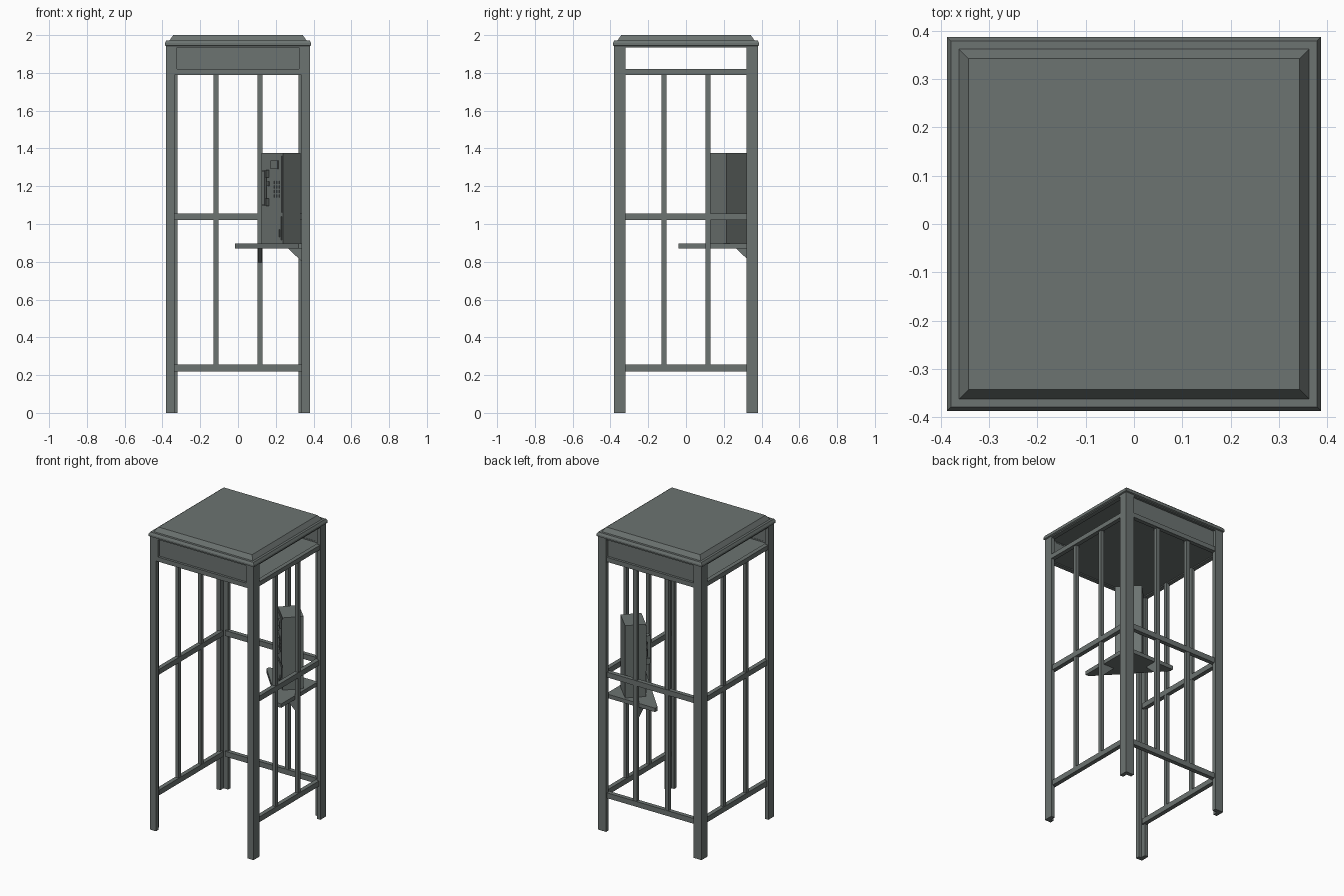
import bpy
import math
from mathutils import Matrix, Vector

if "Cube" in bpy.data.objects:
    bpy.data.objects.remove(bpy.data.objects["Cube"], do_unlink=True)

metal = bpy.data.materials.new("grey_green_metal")
COLOUR = (0.15, 0.172, 0.165, 1)
metal.diffuse_color = COLOUR
metal.use_nodes = True
metal.node_tree.nodes["Principled BSDF"].inputs["Base Color"].default_value = COLOUR

HALF = 0.38
INNER = 0.32
EAVE = 1.95


def finish(name, verts, faces):
    mesh = bpy.data.meshes.new(name)
    mesh.from_pydata(verts, [], faces)
    mesh.materials.append(metal)
    obj = bpy.data.objects.new(name, mesh)
    bpy.context.collection.objects.link(obj)
    return obj


def prism(name, outline, z0, z1, matrix=None):
    """Extrude a counter-clockwise outline from z0 to z1."""
    n = len(outline)
    verts = [Vector((x, y, z)) for z in (z0, z1) for x, y in outline]
    if matrix:
        verts = [matrix @ v for v in verts]
    faces = [tuple(reversed(range(n))), tuple(range(n, 2 * n))]
    faces += [(i, (i + 1) % n, n + (i + 1) % n, n + i) for i in range(n)]
    return finish(name, verts, faces)


def box(name, x, y, z, matrix=None):
    outline = [(x[0], y[0]), (x[1], y[0]), (x[1], y[1]), (x[0], y[1])]
    return prism(name, outline, z[0], z[1], matrix)


def wall_turn(degrees):
    return Matrix.Rotation(math.radians(degrees), 4, 'Z')


# Angle-section corner posts, narrower at the open front
for side, sx in (("left", 1), ("right", -1)):
    for end, sy, width in (("front", -1, 0.045), ("back", 1, 0.06)):
        t = 0.026
        a, b = HALF - width, HALF - 0.06
        shape = [(a, HALF), (a, HALF - t), (HALF - t, HALF - t),
                 (HALF - t, b), (HALF, b), (HALF, HALF)]
        shape = [(sx * x, sy * y) for x, y in shape]
        if sx * sy < 0:
            shape.reverse()
        prism(f"{end}_{side}_post", shape, 0, EAVE)

# Rails and glazing bars on the three closed walls (built facing -y, then turned)
for wall, angle in (("left", 90), ("back", 180), ("right", -90)):
    turn = wall_turn(angle)
    for rail, z in (("bottom", 0.22), ("middle", 1.02)):
        box(f"{wall}_{rail}_rail", (-0.335, 0.335), (-0.37, -0.342), (z, z + 0.035), turn)
    for i, x in enumerate((-0.117, 0.117)):
        box(f"{wall}_glazing_bar_{i + 1}", (x - 0.013, x + 0.013), (-0.367, -0.344),
            (0.24, 1.80), turn)

# Header frames, with recessed panels at front and back only
for wall, angle in (("front", 0), ("left", 90), ("back", 180), ("right", -90)):
    turn = wall_turn(angle)
    depth = (-0.378, -0.35)
    box(f"{wall}_header_sill", (-0.35, 0.35), depth, (1.79, 1.82), turn)
    box(f"{wall}_header_top", (-0.35, 0.35), depth, (1.935, EAVE), turn)
    if wall in ("front", "back"):
        box(f"{wall}_header_panel", (-0.35, 0.35), (-0.362, -0.352), (1.815, 1.94), turn)
        for sx in (-1, 1):
            x = sorted((sx * 0.323, sx * 0.36))
            box(f"{wall}_header_stile", x, depth, (1.79, EAVE), turn)

box("ceiling", (-0.355, 0.355), (-0.355, 0.355), (1.797, 1.812))

# Stepped roof with a bevelled raised top, lofted from square rings
rings = [(0.38, 1.942), (0.387, 1.946), (0.387, 1.958), (0.379, 1.972),
         (0.363, 1.972), (0.343, 2.0)]
verts = [(sx * r, sy * r, z) for r, z in rings
         for sx, sy in ((-1, -1), (1, -1), (1, 1), (-1, 1))]
faces = [(3, 2, 1, 0)]
for k in range(len(rings) - 1):
    for i in range(4):
        j = (i + 1) % 4
        faces.append((4 * k + i, 4 * k + j, 4 * k + 4 + j, 4 * k + 4 + i))
last = 4 * (len(rings) - 1)
faces.append(tuple(range(last, last + 4)))
finish("roof", verts, faces)

# Corner shelf and its two wall brackets
prism("corner_shelf", [(0.345, -0.04), (0.345, 0.345), (-0.015, 0.345), (-0.015, 0.32),
                       (0.32, -0.04)], 0.87, 0.896)
triangle = [(0.265, 0.87), (0.345, 0.795), (0.345, 0.87)]
for name, swap in (("left_shelf_bracket", False), ("back_shelf_bracket", True)):
    pts = []
    for s in (0.106, 0.128):
        pts += [(s, d, z) if swap else (d, s, z) for d, z in triangle]
    finish(name, pts, [(0, 1, 2), (5, 4, 3), (0, 3, 4, 1), (1, 4, 5, 2), (2, 5, 3, 0)])

# Telephone: local -y is its front, turned to face out of the corner
phone = Matrix.Translation((0.2275, 0.2275, 0)) @ wall_turn(-45)
box("telephone_body", (-0.081, 0.081), (-0.064, 0.064), (0.896, 1.375), phone)
box("telephone_faceplate", (-0.074, 0.074), (-0.069, -0.06), (1.06, 1.36), phone)
box("telephone_coin_vault", (-0.07, 0.07), (-0.068, -0.06), (0.915, 1.04), phone)
box("coin_slot_block", (0.0, 0.05), (-0.077, -0.065), (1.29, 1.335), phone)
box("coin_return", (0.025, 0.06), (-0.073, -0.06), (0.93, 0.97), phone)
box("handset_cradle", (-0.058, -0.018), (-0.078, -0.065), (1.20, 1.225), phone)
box("handset_grip", (-0.047, -0.027), (-0.098, -0.08), (1.10, 1.28), phone)
for name, z in (("handset_mouthpiece", 1.095), ("handset_earpiece", 1.245)):
    box(name, (-0.055, -0.019), (-0.092, -0.066), (z, z + 0.04), phone)
for row in range(4):
    for col in range(3):
        x, z = 0.006 + col * 0.02, 1.14 + row * 0.024
        box("keypad_button", (x, x + 0.013), (-0.073, -0.066), (z, z + 0.015), phone)
